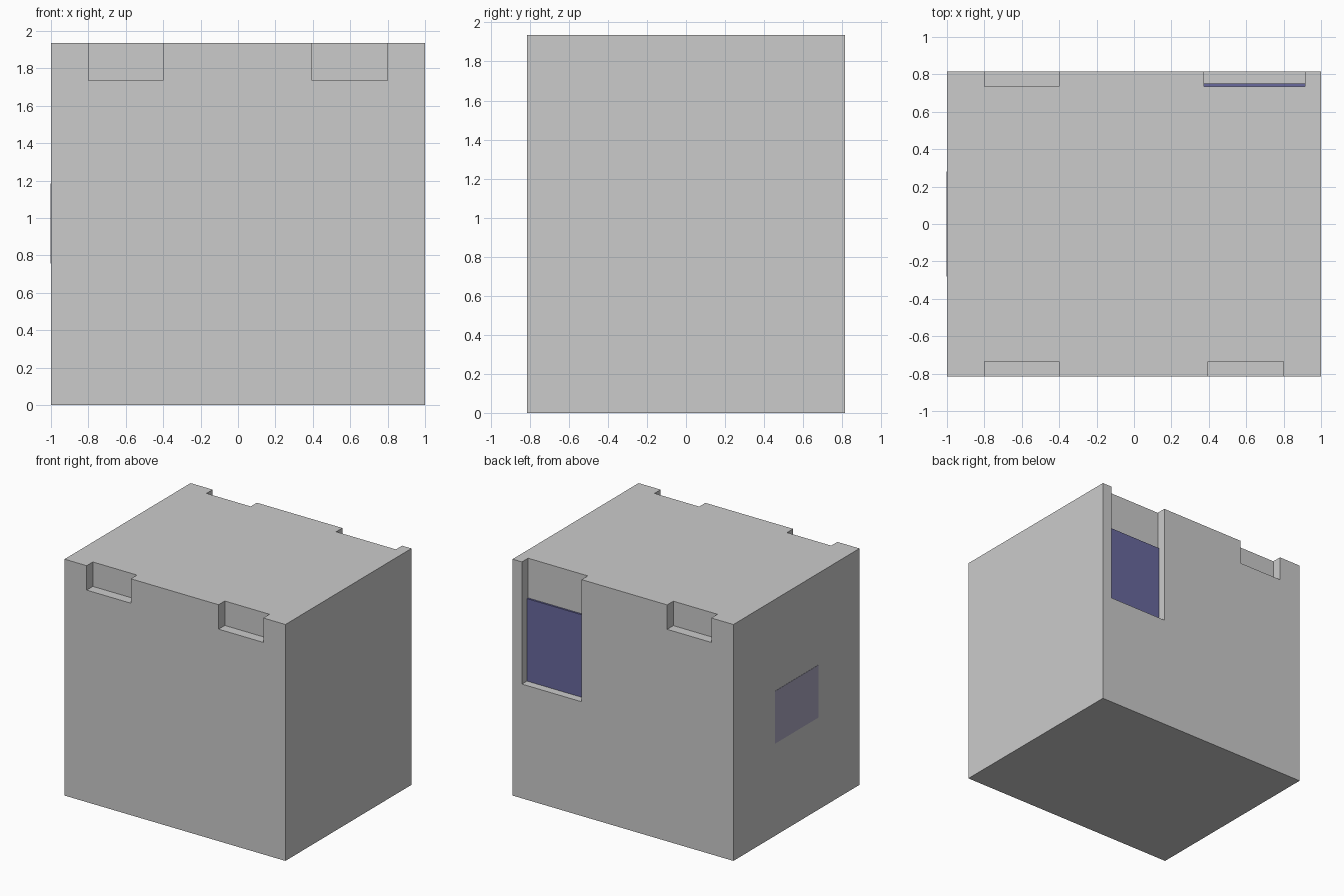
import bpy

if "Cube" in bpy.data.objects:
    bpy.data.objects.remove(bpy.data.objects["Cube"])


def box(name, x, y, z, material=None):
    """Axis-aligned block spanning the given (min, max) ranges."""
    spans = (x, y, z)
    bpy.ops.mesh.primitive_cube_add(size=1, location=[(a + b) / 2 for a, b in spans])
    ob = bpy.context.object
    ob.name = name
    ob.scale = [b - a for a, b in spans]
    bpy.ops.object.transform_apply(location=False, rotation=False, scale=True)
    if material:
        ob.data.materials.append(material)
    return ob


def colour(name, rgb):
    mat = bpy.data.materials.new(name)
    mat.diffuse_color = (*rgb, 1)
    mat.use_nodes = True
    mat.node_tree.nodes["Principled BSDF"].inputs["Base Color"].default_value = mat.diffuse_color
    return mat


blue = colour("dark_blue", (0.14, 0.14, 0.34))
slate = colour("slate", (0.40, 0.38, 0.52))

# Main block
body = box("body", (-1, 1), (-0.815, 0.815), (0, 1.935))

# Notches along the top edges: two in front, one small and one deep behind
notches = [
    ((-0.8, -0.4), (-0.9, -0.735), (1.735, 2.1)),
    ((0.395, 0.8), (-0.9, -0.735), (1.735, 2.1)),
    ((-0.8, -0.4), (0.735, 0.9), (1.735, 2.1)),
    ((0.375, 0.915), (0.735, 0.9), (0.935, 2.1)),
]
for spans in notches:
    cutter = box("notch_cutter", *spans)
    cutter.hide_render = True
    mod = body.modifiers.new("notch", 'BOOLEAN')
    mod.object = cutter
    mod.solver = 'EXACT'
    bpy.context.view_layer.objects.active = body
    bpy.ops.object.modifier_apply(modifier=mod.name)
    bpy.data.objects.remove(cutter, do_unlink=True)

# Coloured panel recessed in the deep notch
box("back_panel", (0.375, 0.915), (0.733, 0.75), (0.935, 1.61), blue)

# Thin plate on the left side
box("side_plate", (-1.002, -0.99), (-0.28, 0.28), (0.755, 1.185), slate)
